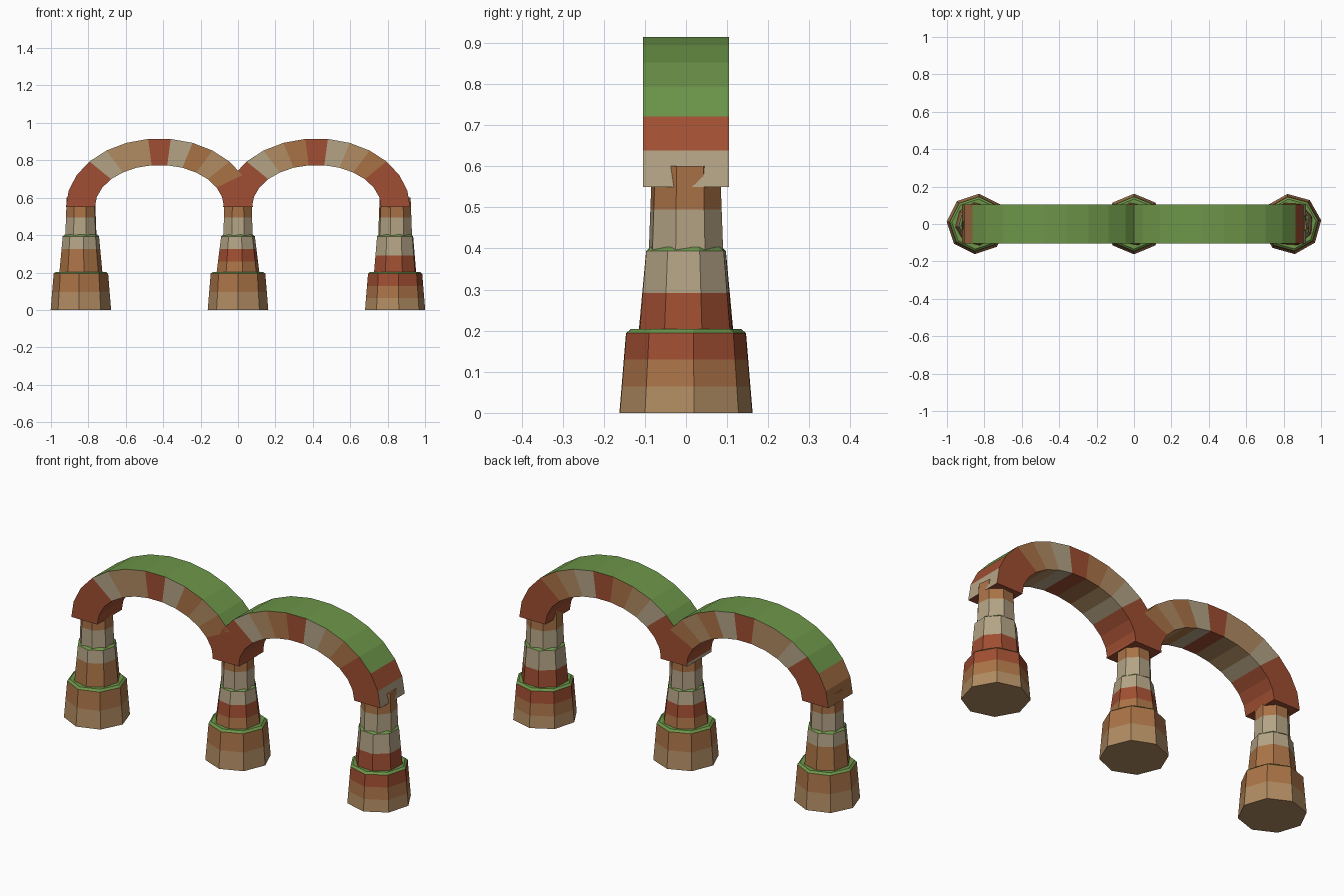
import bpy, bmesh
from math import cos, sin, pi, radians

if "Cube" in bpy.data.objects:
    bpy.data.objects.remove(bpy.data.objects["Cube"])


def lin(c):
    return tuple((v / 255) ** 2.2 for v in c) + (1.0,)


# Rock strata and moss colours, keyed by one letter
COLOURS = {"t": ("tan_rock", (175, 138, 98)), "b": ("beige_rock", (178, 162, 132)),
           "o": ("orange_rock", (168, 114, 72)), "r": ("red_rock", (158, 79, 53)),
           "g": ("moss", (108, 148, 74))}
KEYS = list(COLOURS)
MATS = []
for key in KEYS:
    m = bpy.data.materials.new(COLOURS[key][0])
    m.diffuse_color = lin(COLOURS[key][1])
    m.use_nodes = True
    m.node_tree.nodes["Principled BSDF"].inputs["Base Color"].default_value = m.diffuse_color
    MATS.append(m)


def finish(name, bm):
    bmesh.ops.recalc_face_normals(bm, faces=bm.faces)
    me = bpy.data.meshes.new(name)
    bm.to_mesh(me)
    bm.free()
    for m in MATS:
        me.materials.append(m)
    ob = bpy.data.objects.new(name, me)
    bpy.context.collection.objects.link(ob)


def face(bm, verts, colour):
    bm.faces.new(verts).material_index = KEYS.index(colour)


def tier(name, x, z0, z1, r0, r1, turn, bands, mossy=True):
    """Eight-sided tapered drum with equal colour bands and a mossy lip."""
    bm = bmesh.new()
    n = len(bands)
    top = z1 - 0.006 if mossy else z1
    prof = [(r0 + (r1 - r0) * i / n, z0 + (top - z0) * i / n) for i in range(n + 1)]
    cols = list(bands)
    if mossy:
        prof.append((r1 - 0.012, z1 + 0.004))
        cols.append("g")
    rings = [[bm.verts.new((x + r * cos(radians(turn) + k * pi / 4),
                            r * sin(radians(turn) + k * pi / 4), z))
              for k in range(8)] for r, z in prof]
    for a, b, c in zip(rings, rings[1:], cols):
        for k in range(8):
            j = (k + 1) % 8
            face(bm, (a[k], a[j], b[j], b[k]), c)
    face(bm, rings[0], bands[0])
    face(bm, rings[-1], cols[-1])
    finish(name, bm)


# Pillars: three stacked tiers each
PILLARS = [("left", -0.84, -4, ("to", "oob", "bo"), (0.117, 0.098), (0.088, 0.08)),
           ("middle", 0.0, 0, ("to", "orb", "bo"), (0.118, 0.092), (0.085, 0.078)),
           ("right", 0.84, 7, ("tor", "rb", "bo"), (0.12, 0.102), (0.094, 0.086))]
for side, x, turn, bands, mid, up in PILLARS:
    tier(side + "_pillar_base", x, 0, 0.2, 0.162, 0.146, turn, bands[0])
    tier(side + "_pillar_middle", x, 0.19, 0.4, *mid, turn + 12, bands[1])
    tier(side + "_pillar_top", x, 0.39, 0.6, *up, turn + 22.5, bands[2], False)


def arch(name, cx, colours, end_colours):
    """Half-elliptical rock arch, moss along the upper surface."""
    bm = bmesh.new()
    n = len(colours)
    w = 0.104
    secs = []
    for i in range(n + 1):
        a = pi - pi * i / n
        secs.append([bm.verts.new((cx + rx * cos(a), y, 0.55 + rz * sin(a)))
                     for rx, rz, y in ((0.5, 0.367, -w), (0.5, 0.367, w),
                                       (0.345, 0.225, w), (0.345, 0.225, -w))])
    for i, c in enumerate(colours):
        s, e = secs[i], secs[i + 1]
        for k in range(4):
            j = (k + 1) % 4
            col = c
            if k == 0:
                col = "g" if 2 <= i <= n - 3 else end_colours[i >= n - 2][i % 2]
            face(bm, (s[k], s[j], e[j], e[k]), col)
    face(bm, secs[0], colours[0])
    face(bm, secs[-1], colours[-1])
    finish(name, bm)


arch("left_arch", -0.42, "rrrbttrbotorr", ("oo", "rr"))
arch("right_arch", 0.42, "rrrbtorbtorrr", ("bb", "br"))
